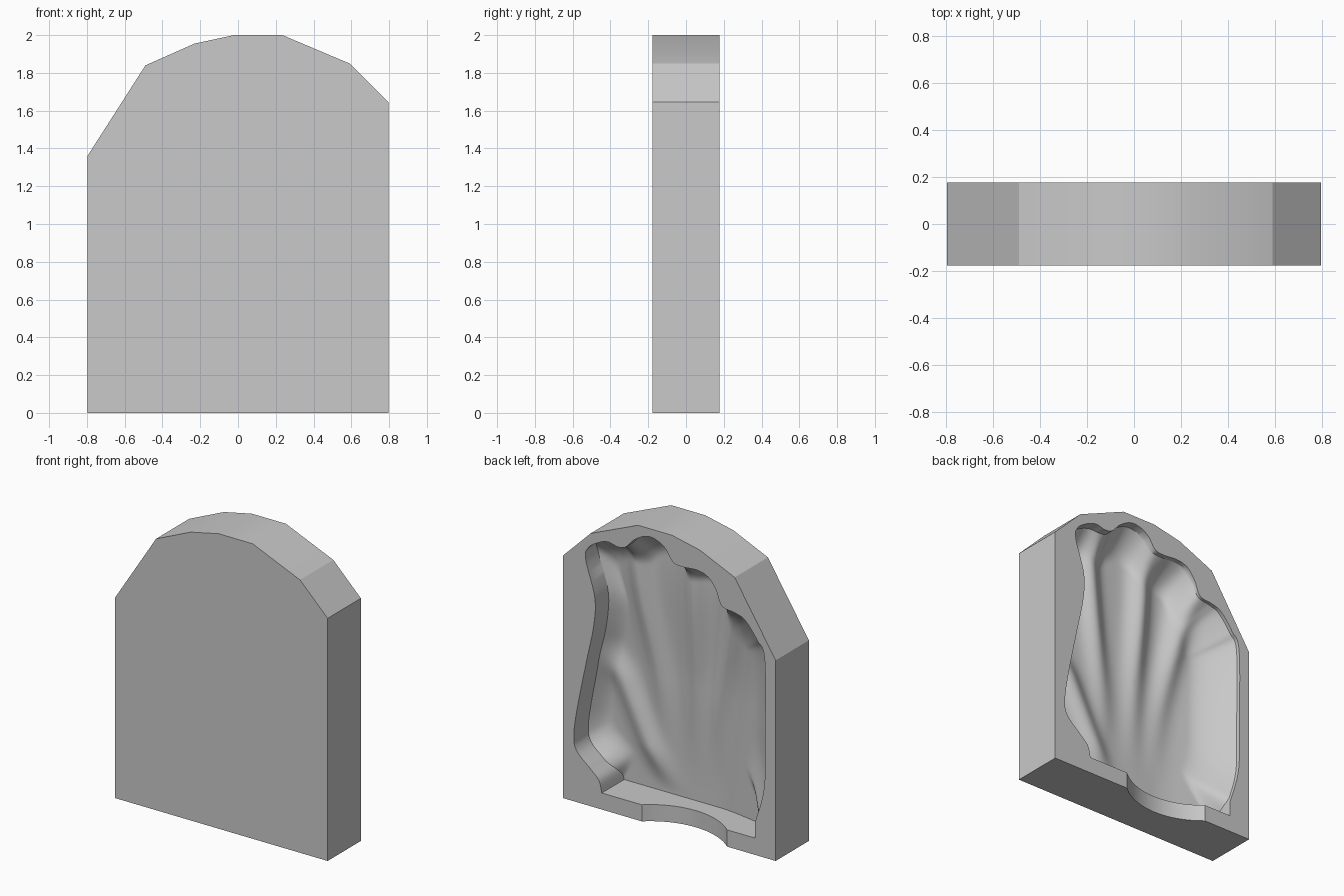
import bpy, bmesh
from math import exp, sin, pi
from mathutils import Vector

if "Cube" in bpy.data.objects:
    bpy.data.objects.remove(bpy.data.objects["Cube"], do_unlink=True)

BACK, FRONT = 0.178, -0.178

grey = bpy.data.materials.new("plain grey")
grey.use_nodes = True
grey.diffuse_color = (0.585, 0.585, 0.585, 1)
grey.node_tree.nodes["Principled BSDF"].inputs["Base Color"].default_value = grey.diffuse_color


def make_object(name, bm):
    bmesh.ops.recalc_face_normals(bm, faces=bm.faces)
    mesh = bpy.data.meshes.new(name)
    bm.to_mesh(mesh)
    bm.free()
    mesh.materials.append(grey)
    obj = bpy.data.objects.new(name, mesh)
    bpy.context.collection.objects.link(obj)
    return obj


def smooth(v):
    v = max(0.0, min(1.0, v))
    return v * v * (3 - 2 * v)


def bump(v):
    return exp(-v * v)


# Block: arched profile extruded through its thickness
profile = [(-.797, 0), (.797, 0), (.797, 1.645), (.59, 1.85), (.235, 2), (-.02, 2),
           (-.23, 1.955), (-.49, 1.84), (-.797, 1.36)]
bm = bmesh.new()
face = bm.faces.new([bm.verts.new((x, FRONT, z)) for x, z in profile])
ext = bmesh.ops.extrude_face_region(bm, geom=[face])
bmesh.ops.translate(bm, vec=(0, BACK - FRONT, 0),
                    verts=[v for v in ext["geom"] if isinstance(v, bmesh.types.BMVert)])
block = make_object("mould_block", bm)

# Rim of the hand-shaped hollow, from the little finger side round to the thumb
rim = [(-.642, .22), (-.71, .47), (-.717, .8), (-.715, 1.34), (-.657, 1.46), (-.567, 1.57),
       (-.49, 1.6), (-.394, 1.62), (-.349, 1.717), (-.289, 1.79), (-.207, 1.814),
       (-.1, 1.807), (-.026, 1.82), (.034, 1.9), (.109, 1.94), (.184, 1.939),
       (.267, 1.89), (.327, 1.828), (.387, 1.812), (.462, 1.826), (.537, 1.8),
       (.612, 1.743), (.627, 1.66), (.56, 1.426), (.567, 1.235), (.62, .983),
       (.687, .66), (.717, .45), (.695, .348), (.597, .257), (.53, .193), (.507, .112)]
rim = [Vector(p) for p in rim]
wrist = Vector((-.642, .114))


def spline(pts, steps):
    out = []
    for i in range(len(pts) - 1):
        a, b = pts[max(i - 1, 0)], pts[i]
        c, d = pts[i + 1], pts[min(i + 2, len(pts) - 1)]
        for k in range(steps):
            t = k / steps
            out.append(0.5 * (2 * b + (c - a) * t + (2 * a - 5 * b + 4 * c - d) * t * t
                              + (3 * b - a - 3 * c + d) * t ** 3))
    return out


outline = spline(rim, 8)
outline += [rim[-1].lerp(wrist, k / 60) for k in range(60)]
outline += [wrist.lerp(rim[0], k / 6) for k in range(6)]


# Hollow floor: deepest at the palm, ridged between the fingers and beside the thumb
def floor_depth(x, z):
    d = 0.24 - 0.06 * smooth((-x - .2) / .5) - 0.03 * smooth((z - .9) / .8)
    spread = 0.55 + 0.45 * smooth((z - .5) / 1.3)
    fade = smooth((z - .2) / 1.4)
    for ridge in (.37, -.06, -.4):
        d -= 0.06 * fade * bump((x - ridge * spread) / .08)
    along = .25 + .32 * (z - .3) / .65
    thumb = smooth((z - .12) / .3) * smooth((1.1 - z) / .3)
    return d - 0.045 * thumb * bump((x - along) / .09)


# Share of the depth reached by the steep wall right at the rim
def wall_share(p):
    side = 0.15 + 0.5 * smooth((p.x + .4) / 1.0) * (1 - 0.5 * smooth((p.y - 1.65) / .15))
    wrist_wall = smooth((.26 - p.y) / .14)
    return side + (1 - side) * wrist_wall


# Hollow cutter: rings shrinking towards the palm
centre = Vector((0, .95))
RINGS = 44
scales = [1] + [1 - 0.97 * (i / RINGS) ** 1.35 for i in range(RINGS + 1)]
bm = bmesh.new()
rings = []
for i, s in enumerate(scales):
    ring = []
    for p in outline:
        q = centre.lerp(p, s)
        share = wall_share(p)
        reach = 0.19 + 0.16 * smooth((-p.x - .3) / .3)
        rise = sin(pi / 2 * min(1, (1 - s) / reach))
        y = BACK - floor_depth(*q) * (share + (1 - share) * rise)
        ring.append(bm.verts.new((q.x, BACK + .1 if i == 0 else y, q.y)))
    rings.append(ring)
n = len(outline)
for a, b in zip(rings, rings[1:]):
    for j in range(n):
        k = (j + 1) % n
        bm.faces.new((a[j], a[k], b[k], b[j]))
bm.faces.new(rings[0])
bm.faces.new(rings[-1])
bmesh.ops.triangulate(bm, faces=bm.faces)
hollow = make_object("hollow_cutter", bm)

# Wrist notch cutter: upright cylinder biting into the lower lip
half, bite = .32, .12
radius = (half * half + bite * bite) / (2 * bite)
bm = bmesh.new()
bmesh.ops.create_cone(bm, cap_ends=True, segments=96, radius1=radius, radius2=radius, depth=.4)
bmesh.ops.translate(bm, verts=bm.verts, vec=(-.113, BACK - bite + radius, 0))
notch = make_object("notch_cutter", bm)

for cutter in (hollow, notch):
    cut = block.modifiers.new(cutter.name, 'BOOLEAN')
    cut.operation = 'DIFFERENCE'
    cut.solver = 'EXACT'
    cut.object = cutter

# Apply the cuts and shade smoothly between sharp edges
bpy.ops.object.select_all(action='DESELECT')
bpy.context.view_layer.objects.active = block
block.select_set(True)
for name in [m.name for m in block.modifiers]:
    bpy.ops.object.modifier_apply(modifier=name)
for cutter in (hollow, notch):
    bpy.data.objects.remove(cutter, do_unlink=True)
bpy.ops.object.shade_smooth_by_angle(angle=0.55)

# Keep the right shoulder of the arch crisp
verts = block.data.vertices
for edge in block.data.edges:
    if all(abs(verts[i].co.x - .59) + abs(verts[i].co.z - 1.85) < .002 for i in edge.vertices):
        edge.use_edge_sharp = True
